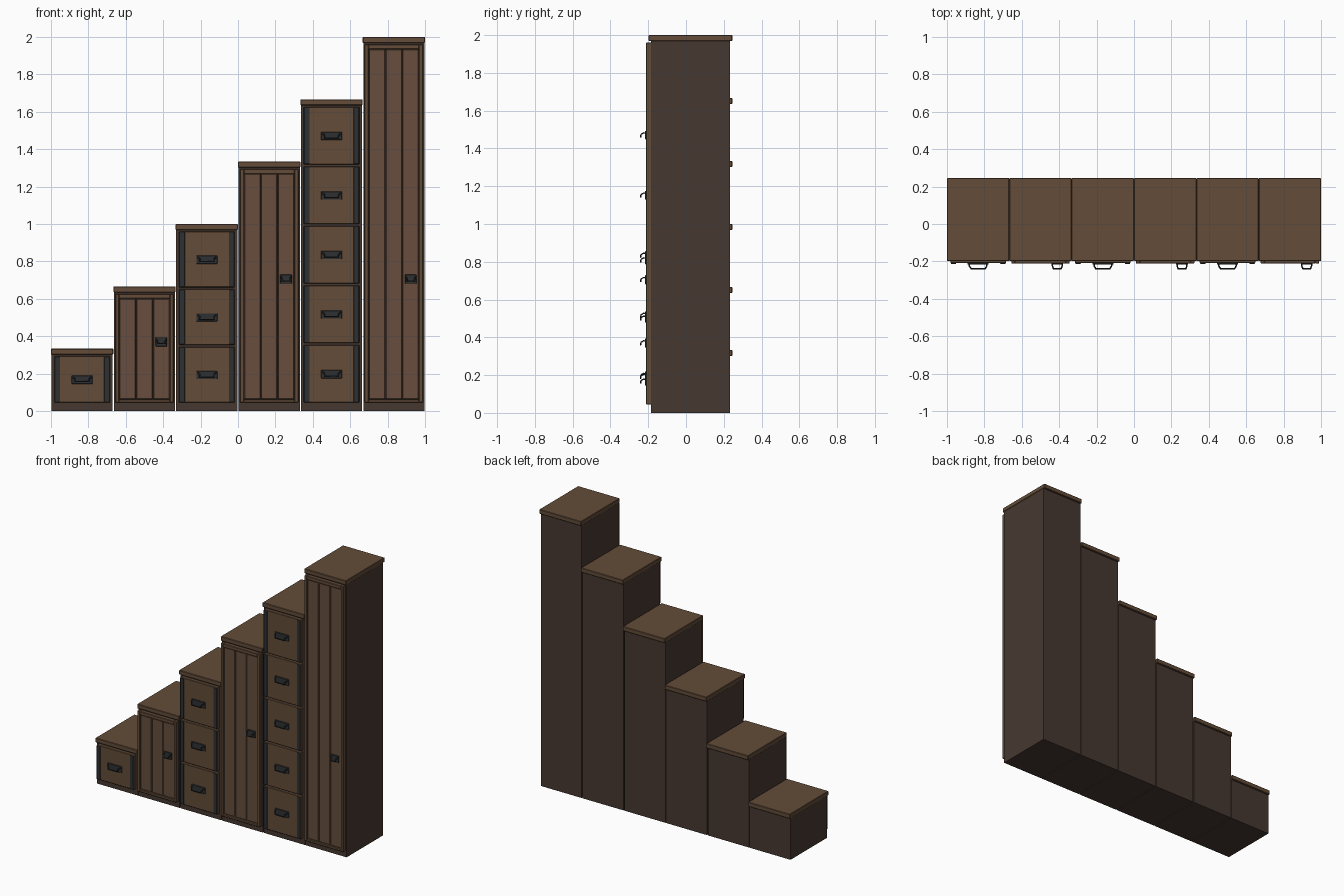
import bpy, math

if "Cube" in bpy.data.objects:
    bpy.data.objects.remove(bpy.data.objects["Cube"])


def material(name, rgb):
    m = bpy.data.materials.new(name)
    m.diffuse_color = (*rgb, 1)
    m.use_nodes = True
    m.node_tree.nodes["Principled BSDF"].inputs["Base Color"].default_value = m.diffuse_color
    return m


WOOD = material("wood", (0.125, 0.072, 0.040))
PANEL = material("panel_wood", (0.135, 0.076, 0.047))
DARK = material("dark_wood", (0.062, 0.040, 0.030))
METAL = material("dark_metal", (0.028, 0.030, 0.032))


def box(name, x0, x1, y0, y1, z0, z1, mat, bevel=0.0):
    bpy.ops.mesh.primitive_cube_add(
        size=1, location=((x0 + x1) / 2, (y0 + y1) / 2, (z0 + z1) / 2))
    o = bpy.context.object
    o.name = name
    o.scale = (x1 - x0, y1 - y0, z1 - z0)
    bpy.ops.object.transform_apply(location=False, rotation=False, scale=True)
    o.data.materials.append(mat)
    if bevel:
        b = o.modifiers.new("edge", 'BEVEL')
        b.width = bevel
        b.segments = 1
    return o


def handle(name, x, z, w, h):
    # back plate
    box(name + "_plate", x - w / 2, x + w / 2, -0.217, -0.208, z - h / 2, z + h / 2, METAL, 0.002)
    # drooping bail swept along a short path
    a, b = w * 0.42, w * 0.34
    path = [(-a, -0.212, 0.010), (-a, -0.224, 0.012), (-b, -0.238, 0.004), (-b, -0.240, -0.010),
            (b, -0.240, -0.010), (b, -0.238, 0.004), (a, -0.224, 0.012), (a, -0.212, 0.010)]
    c = bpy.data.curves.new(name + "_bail", 'CURVE')
    c.dimensions = '3D'
    c.bevel_depth = 0.004
    c.bevel_resolution = 1
    c.use_fill_caps = True
    s = c.splines.new('POLY')
    s.points.add(len(path) - 1)
    for p, (px, py, pz) in zip(s.points, path):
        p.co = (x + px, py, z + pz, 1)
    c.materials.append(METAL)
    o = bpy.data.objects.new(name + "_bail", c)
    bpy.context.collection.objects.link(o)


def drawer(name, x, z0, z1):
    # front board with metal straps at both ends
    box(name + "_front", x - 0.149, x + 0.149, -0.209, -0.18, z0, z1, WOOD, 0.003)
    for side, sx in (("left", -1), ("right", 1)):
        c = x + sx * 0.132
        box(f"{name}_{side}_strap", c - 0.014, c + 0.014, -0.213, -0.20,
            z0 + 0.003, z1 - 0.003, METAL, 0.001)
    handle(name + "_handle", x, (z0 + z1) / 2 - 0.002, 0.112, 0.044)


def door(name, x, z0, z1, hz):
    # frame of stiles and rails
    for side, sx in (("left", -1), ("right", 1)):
        c = x + sx * 0.1455
        box(f"{name}_{side}_stile", c - 0.0105, c + 0.0105, -0.212, -0.18, z0, z1, WOOD, 0.003)
    box(name + "_bottom_rail", x - 0.136, x + 0.136, -0.212, -0.18, z0, z0 + 0.018, WOOD, 0.003)
    box(name + "_top_rail", x - 0.136, x + 0.136, -0.212, -0.18, z1 - 0.026, z1, WOOD, 0.003)
    # three recessed planks
    w = 0.27 / 3
    for i in range(3):
        l = x - 0.135 + i * w
        box(f"{name}_plank_{i + 1}", l + 0.001, l + w - 0.001, -0.204, -0.18,
            z0 + 0.018, z1 - 0.026, PANEL, 0.004)
    handle(name + "_handle", x + 0.09, hz, 0.062, 0.048)


STEP = 1 / 3
for i in range(6):
    x = -1 + STEP * (i + 0.5)
    top = STEP * (i + 1)
    n = f"cabinet_{i + 1}"
    # carcass and top board
    box(n + "_body", x - 0.1635, x + 0.1635, -0.185, 0.232, 0, top - 0.03, DARK)
    box(n + "_top", x - STEP / 2, x + STEP / 2, -0.198, 0.245, top - 0.032, top, WOOD, 0.003)
    z0, z1 = 0.045, top - 0.04
    if i % 2 == 0:
        count = i + 1
        pitch = (z1 - z0 + 0.01) / count
        for k in range(count):
            drawer(f"{n}_drawer_{k + 1}", x, z0 + k * pitch, z0 + (k + 1) * pitch - 0.01)
    else:
        door(n + "_door", x, z0, z1, 0.37 if i == 1 else 0.705)
